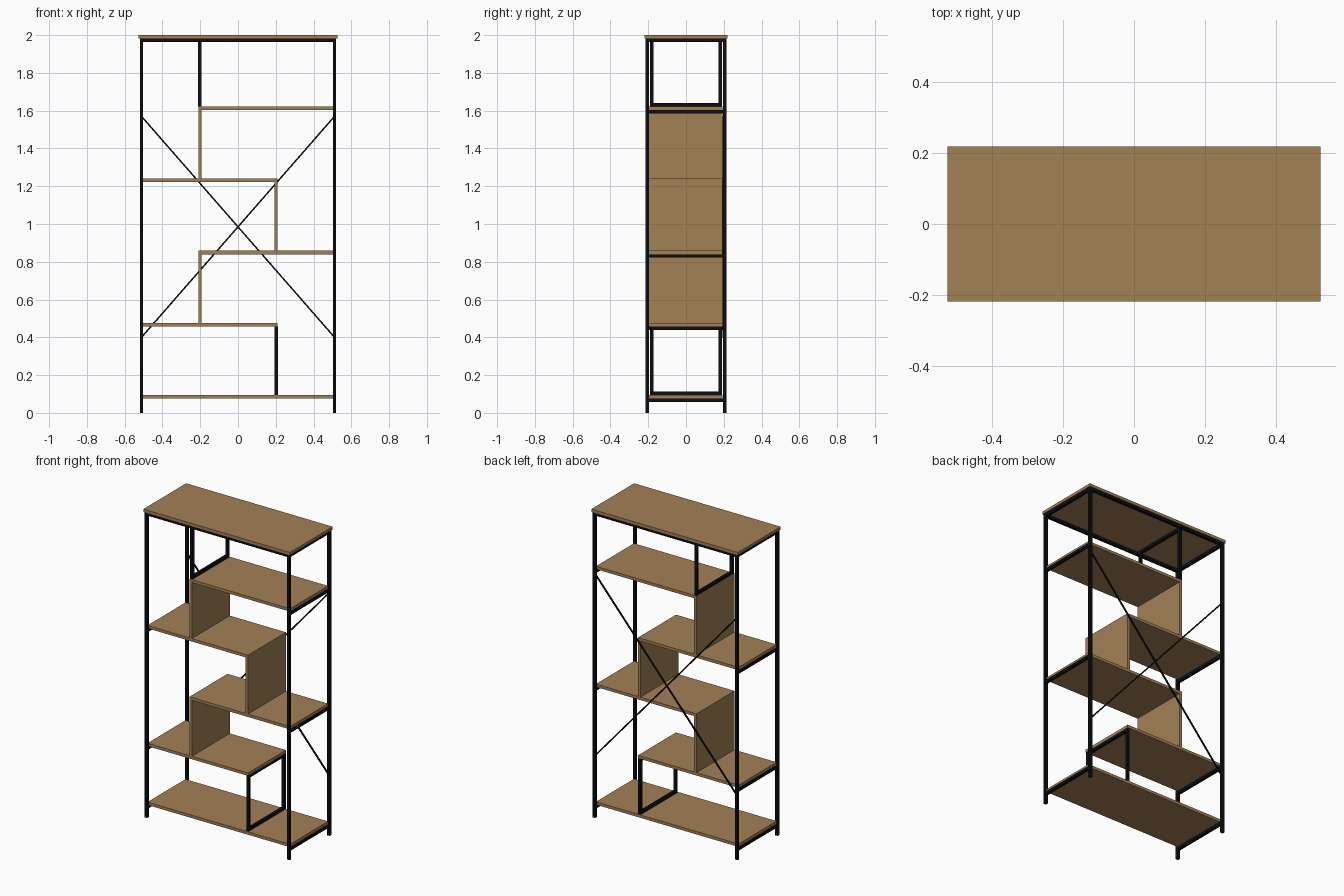
import bpy
import math

if "Cube" in bpy.data.objects:
    bpy.data.objects.remove(bpy.data.objects["Cube"])


def material(name, rgb):
    m = bpy.data.materials.new(name)
    m.diffuse_color = (*rgb, 1)
    m.use_nodes = True
    m.node_tree.nodes["Principled BSDF"].inputs["Base Color"].default_value = m.diffuse_color
    return m


WOOD = material("oak_brown", (0.36, 0.22, 0.09))
METAL = material("black_metal", (0.004, 0.004, 0.005))


def box(name, x0, x1, y0, y1, z0, z1, mat):
    bpy.ops.mesh.primitive_cube_add(
        size=1, location=((x0 + x1) / 2, (y0 + y1) / 2, (z0 + z1) / 2))
    o = bpy.context.object
    o.name = name
    o.scale = (x1 - x0, y1 - y0, z1 - z0)
    bpy.ops.object.transform_apply(location=False, rotation=False, scale=True)
    o.data.materials.append(mat)
    return o


T = 0.018                      # metal tube width
XP, YP = 0.511, 0.206          # post centres
H = T / 2
YI = YP - H                    # inner face of posts in y
levels = [0.085 + 0.382 * i for i in range(5)]
HS = 0.0095                    # half shelf thickness

# top board and the metal frame under it
box("top_board", -0.526, 0.526, -0.219, 0.219, 1.981, 2.0, WOOD)
for s in (-1, 1):
    box("top_side_rail", s * XP - H, s * XP + H, -YI, YI, 1.963, 1.981, METAL)
    box("top_long_rail", -XP + H, XP - H, s * YP - H, s * YP + H, 1.963, 1.981, METAL)
    # corner posts
    for t in (-1, 1):
        box("corner_post", s * XP - H, s * XP + H, t * YP - H, t * YP + H, 0, 1.981, METAL)

# shelves: full width at the bottom, then alternating left and right
spans = [(-0.512, 0.512), (-0.512, 0.21), (-0.21, 0.512), (-0.512, 0.21), (-0.21, 0.512)]
for z, (a, b) in zip(levels, spans):
    box("shelf", a, b, -YI, 0.192, z - HS, z + HS, WOOD)
    # rail under each end that meets the posts
    for s, end in ((-1, a), (1, b)):
        if abs(end) > 0.5:
            box("shelf_rail", s * XP - H, s * XP + H, -YI, YI, z - HS - T, z - HS, METAL)

# wooden uprights between the shelves
for i, s in ((1, -1), (2, 1), (3, -1)):
    x = s * 0.2015
    box("upright_panel", x - 0.0085, x + 0.0085, -YI, 0.192,
        levels[i] + HS, levels[i + 1] - HS, WOOD)


# open metal frames at the bottom and the top
def open_frame(x, z0, z1):
    for s in (-1, 1):
        box("frame_leg", x - H, x + H, s * 0.181 - H, s * 0.181 + H, z0, z1, METAL)
    for z in (z0, z1 - T):
        box("frame_bar", x - H, x + H, -0.172, 0.172, z, z + T, METAL)


open_frame(0.2015, levels[0] + HS, levels[1] - HS)
open_frame(-0.2015, levels[4] + HS, 1.981)
# cross bar joining the upper frame to the long rails
box("top_cross_bar", -0.2015 - H, -0.2015 + H, -YI, YI, 1.963, 1.981, METAL)

# crossed braces on the back
z0, z1 = 0.40, 1.57
length = math.hypot(2 * XP, z1 - z0)
for s in (-1, 1):
    o = box("back_brace", -length / 2, length / 2, -0.004, 0.004, -0.004, 0.004, METAL)
    o.location = (0, 0.196, (z0 + z1) / 2)
    o.rotation_euler = (0, s * math.atan2(z1 - z0, 2 * XP), 0)
